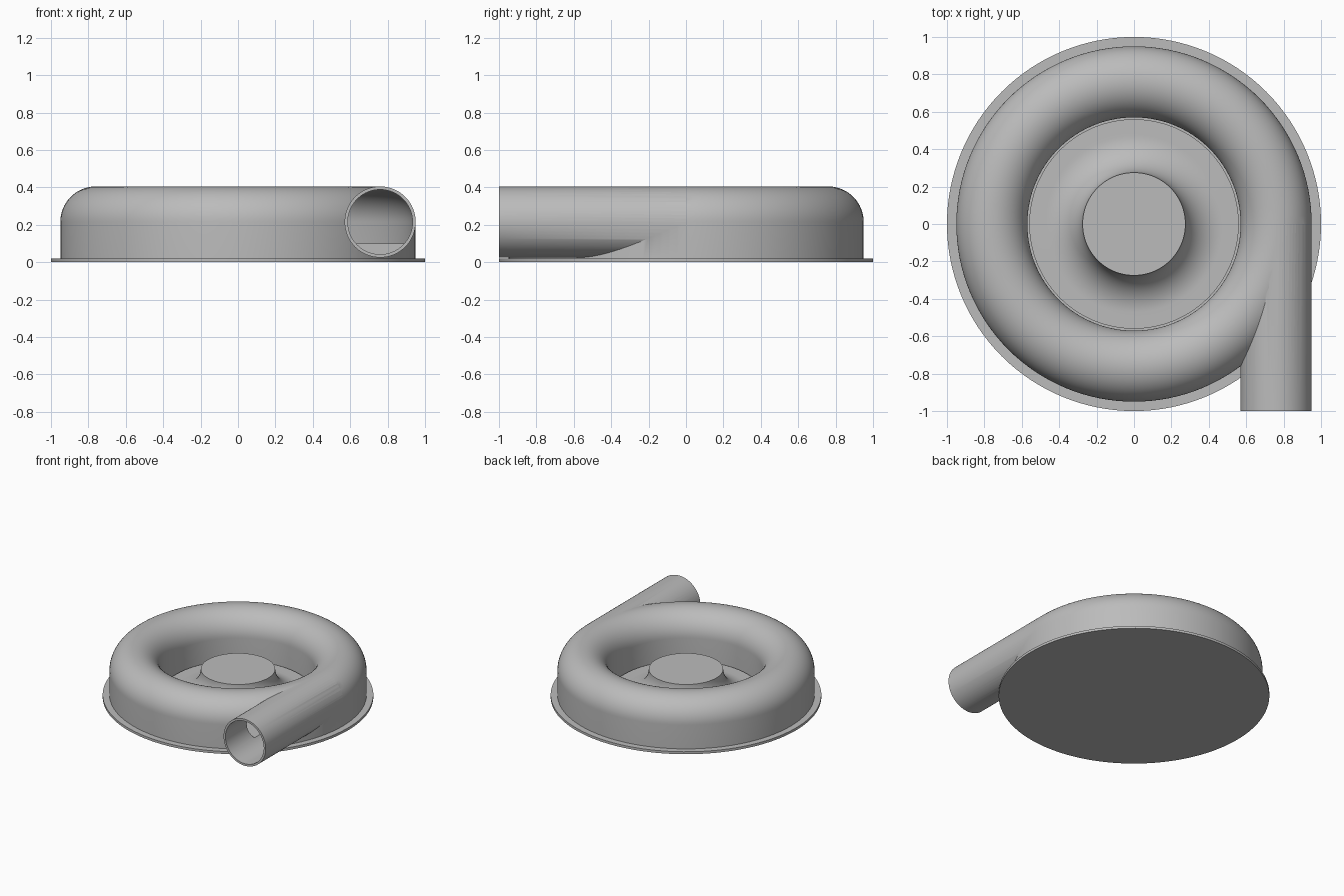
import bpy, bmesh, math
from mathutils import Matrix

cube = bpy.data.objects.get("Cube")
if cube:
    bpy.data.objects.remove(cube, do_unlink=True)

grey = bpy.data.materials.new("plain grey")
grey.use_nodes = True
colour = (0.5, 0.5, 0.5, 1)
grey.diffuse_color = colour
grey.node_tree.nodes["Principled BSDF"].inputs["Base Color"].default_value = colour

RING, TUBE, MID, WALL = 0.76, 0.19, 0.215, 0.016


def finish(bm, name):
    bmesh.ops.remove_doubles(bm, verts=bm.verts, dist=1e-5)
    bmesh.ops.dissolve_degenerate(bm, edges=bm.edges, dist=1e-5)
    bmesh.ops.recalc_face_normals(bm, faces=bm.faces)
    mesh = bpy.data.meshes.new(name)
    bm.to_mesh(mesh)
    bm.free()
    obj = bpy.data.objects.new(name, mesh)
    bpy.context.collection.objects.link(obj)
    mesh.materials.append(grey)
    return obj


def revolve(name, profile, closed=False):
    """Spin (radius, height) points around the z axis."""
    bm = bmesh.new()
    vs = [bm.verts.new((r, 0, z)) for r, z in profile]
    pairs = list(zip(vs, vs[1:]))
    if closed:
        pairs.append((vs[-1], vs[0]))
    edges = [bm.edges.new(p) for p in pairs]
    bmesh.ops.spin(bm, geom=vs + edges, cent=(0, 0, 0), axis=(0, 0, 1),
                   angle=math.tau, steps=128, use_duplicate=False)
    return finish(bm, name)


def arch(radius, floor):
    """Section of the scroll: straight sides under a half circle."""
    arc = [(RING + radius * math.cos(math.pi * i / 32),
            MID + radius * math.sin(math.pi * i / 32)) for i in range(33)]
    return [(RING + radius, floor)] + arc + [(RING - radius, floor)]


def pipe(name, radius, y0, y1):
    bm = bmesh.new()
    place = Matrix.Translation((RING, (y0 + y1) / 2, MID)) @ Matrix.Rotation(math.pi / 2, 4, "X")
    bmesh.ops.create_cone(bm, cap_ends=True, segments=64, radius1=radius, radius2=radius,
                          depth=y1 - y0, matrix=place)
    return finish(bm, name)


def combine(target, tool, operation):
    tool.hide_render = True
    mod = target.modifiers.new(operation, "BOOLEAN")
    mod.operation, mod.solver, mod.object = operation, "EXACT", tool
    bpy.context.view_layer.objects.active = target
    bpy.ops.object.modifier_apply(modifier=mod.name)
    bpy.data.objects.remove(tool, do_unlink=True)


# Round base flange
flange = revolve("base_flange", [(0, 0), (1, 0), (1, 0.02), (0, 0.02)])

# Scroll housing with tangential outlet, hollowed out
housing = revolve("scroll_housing", arch(TUBE, 0.012), closed=True)
combine(housing, pipe("outlet_pipe", TUBE, -1, 0), "UNION")
combine(housing, revolve("scroll_cavity", arch(TUBE - WALL, 0.1), closed=True), "DIFFERENCE")
combine(housing, pipe("outlet_bore", TUBE - WALL - 0.001, -1.1, 0.01), "DIFFERENCE")

# Central hub flaring out into a thin disc
flare = [(0.475 - 0.2 * math.sin(math.pi / 2 * i / 20),
          0.23 - 0.195 * math.cos(math.pi / 2 * i / 20)) for i in range(21)]
hub = revolve("flared_hub", [(0, 0.015), (0.56, 0.015), (0.56, 0.035)] + flare + [(0, 0.23)])

# Smooth curves, crisp edges
for obj in (flange, housing, hub):
    bpy.ops.object.select_all(action="DESELECT")
    obj.select_set(True)
    bpy.context.view_layer.objects.active = obj
    bpy.ops.object.shade_smooth_by_angle(angle=math.radians(30))
